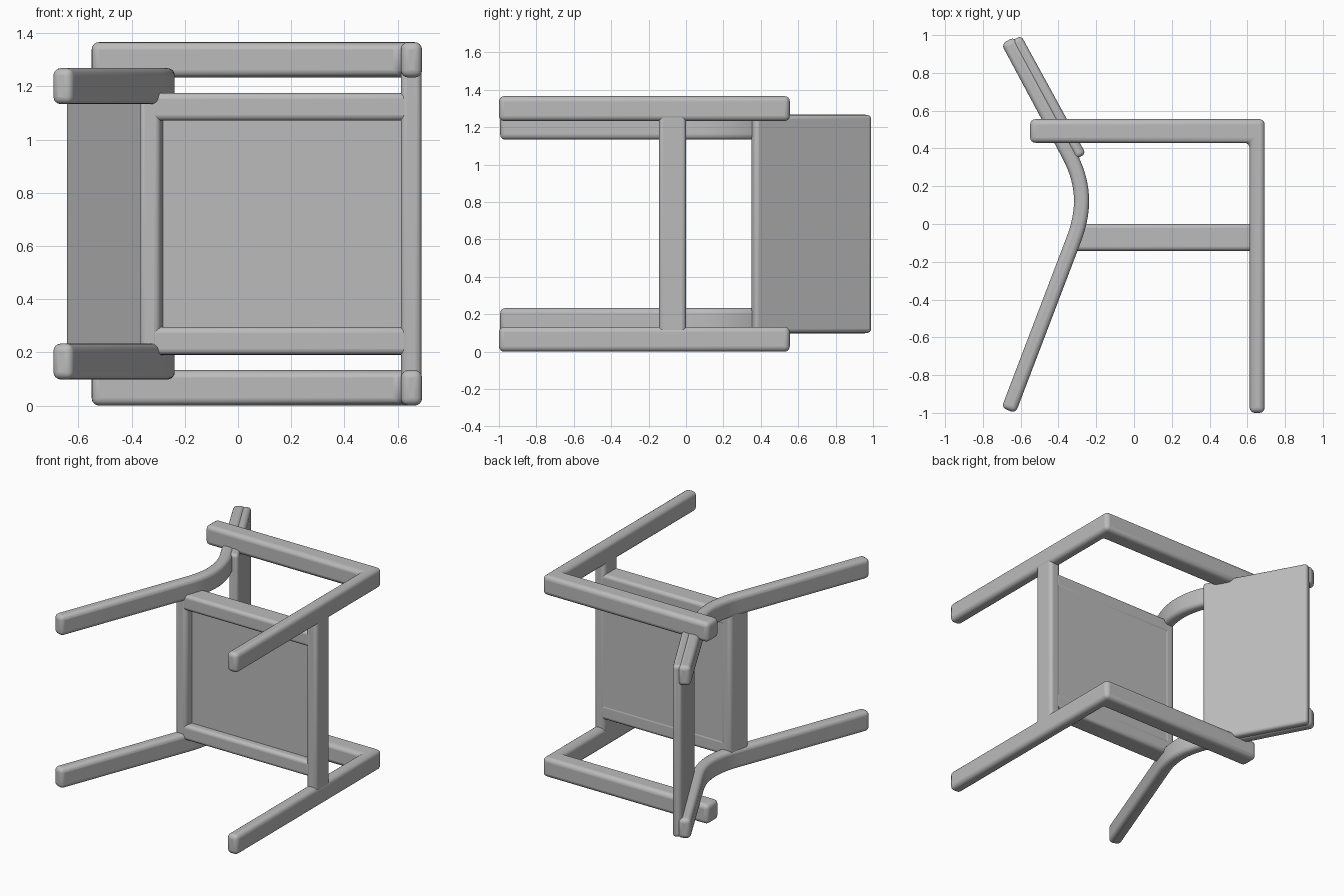
import bpy, bmesh, math
from mathutils import Vector

if "Cube" in bpy.data.objects:
    bpy.data.objects.remove(bpy.data.objects["Cube"])

MID = 0.683          # middle of the chair's width, which runs along z

grey = bpy.data.materials.new("grey")
grey.diffuse_color = (0.5, 0.5, 0.5, 1)
grey.use_nodes = True
grey.node_tree.nodes["Principled BSDF"].inputs["Base Color"].default_value = grey.diffuse_color


def prism(name, outline, z0, z1, radius):
    """Extrude an x-y outline from z0 to z1 and round its sharp edges."""
    bm = bmesh.new()
    face = bm.faces.new([bm.verts.new((x, y, z0)) for x, y in outline])
    top = bmesh.ops.extrude_face_region(bm, geom=[face])["geom"]
    bmesh.ops.translate(bm, vec=(0, 0, z1 - z0),
                        verts=[v for v in top if isinstance(v, bmesh.types.BMVert)])
    bmesh.ops.recalc_face_normals(bm, faces=bm.faces)
    mesh = bpy.data.meshes.new(name)
    bm.to_mesh(mesh)
    bm.free()
    mesh.materials.append(grey)
    obj = bpy.data.objects.new(name, mesh)
    bpy.context.collection.objects.link(obj)
    bevel = obj.modifiers.new("rounding", "BEVEL")
    bevel.width = radius
    bevel.segments = 4
    bevel.limit_method = "ANGLE"
    bevel.angle_limit = math.radians(35)
    bpy.ops.object.select_all(action="DESELECT")
    bpy.context.view_layer.objects.active = obj
    obj.select_set(True)
    bpy.ops.object.shade_smooth_by_angle(angle=math.radians(40))
    return obj


def pair(name, outline, inner, outer, radius):
    """The same part on both sides of the chair."""
    prism("left_" + name, outline, MID + inner, MID + outer, radius)
    prism("right_" + name, outline, MID - outer, MID - inner, radius)


def rect(x0, x1, y0, y1):
    return [(x0, y0), (x1, y0), (x1, y1), (x0, y1)]


def strip(path, width):
    """Outline of constant width around a centre line."""
    pts = [Vector(p) for p in path]
    left, right = [], []
    for i, p in enumerate(pts):
        t = (pts[min(i + 1, len(pts) - 1)] - pts[max(i - 1, 0)]).normalized()
        n = Vector((t.y, -t.x)) * width / 2
        left.append(p - n)
        right.append(p + n)
    return [tuple(p) for p in right + left[::-1]]


def bezier(a, b, c, d, n=14):
    a, b, c, d = map(Vector, (a, b, c, d))
    return [a * (1-t)**3 + b * 3*t*(1-t)**2 + c * 3*t*t*(1-t) + d * t**3
            for t in [i / n for i in range(n + 1)]]


# Front legs and armrests, one L-shaped frame on each side
frame = [(0.612, -1.0), (0.692, -1.0), (0.692, 0.555), (-0.55, 0.555),
         (-0.55, 0.43), (0.612, 0.43)]
pair("arm_and_front_leg", frame, 0.55, 0.683, 0.028)

# Rear legs bending into the back posts
bend = bezier((-0.322, -0.09), (-0.255, 0.08), (-0.265, 0.22), (-0.345, 0.37))
post = [(-0.664, -0.987)] + bend + [(-0.667, 0.972)]
pair("rear_leg_and_post", strip(post, 0.08), 0.45, 0.585, 0.027)

# Backrest panel, laid on the front of the posts
up = Vector((-0.48, 0.877))
out = Vector((0.877, 0.48))
base = Vector((-0.255, 0.372))
tip = base + up * 0.713
panel = [base, tip, tip - out * 0.06, base - out * 0.06]
prism("backrest_panel", [tuple(p) for p in panel], MID - 0.583, MID + 0.583, 0.022)

# Seat frame
pair("side_rail", rect(-0.33, 0.65, -0.142, 0.0), 0.388, 0.492, 0.022)
prism("front_rail", rect(0.612, 0.69, -0.145, 0.0), MID - 0.6, MID + 0.6, 0.022)
rear = [(-0.372, -0.142), (-0.295, -0.142), (-0.26, 0.0), (-0.33, 0.0)]
prism("rear_rail", rear, MID - 0.5, MID + 0.5, 0.02)

# Seat panel, recessed on its underside
prism("seat_panel", rect(-0.31, 0.64, -0.09, -0.002), MID - 0.45, MID + 0.45, 0.004)
